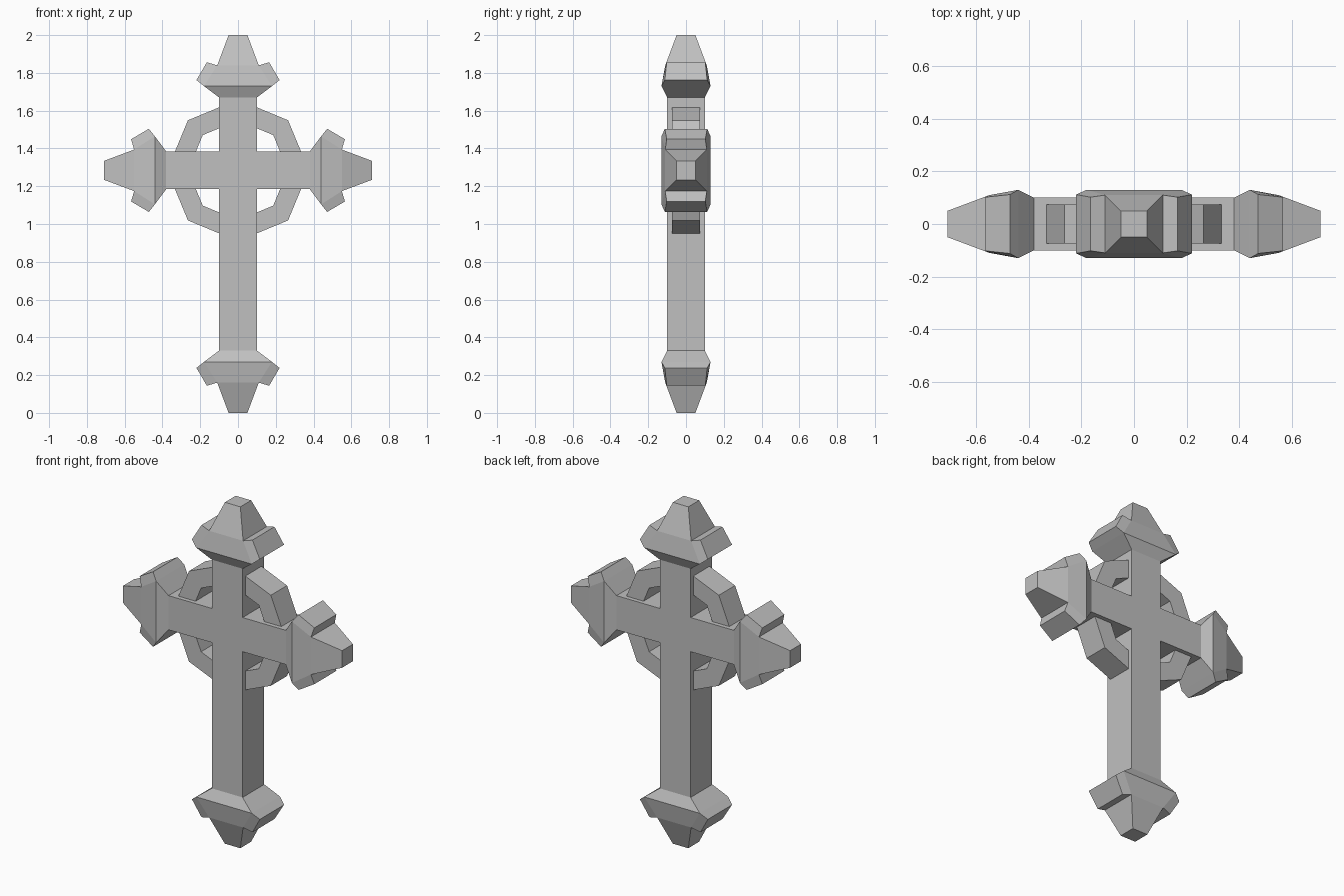
import bpy, bmesh, math
from mathutils import Matrix, Vector

if "Cube" in bpy.data.objects:
    bpy.data.objects.remove(bpy.data.objects["Cube"])

CENTRE = 1.284          # height of the crossing
HALF = 0.1              # half width of the shaft and arms

stone = bpy.data.materials.new("grey_stone")
stone.use_nodes = True
colour = (0.53, 0.53, 0.53, 1)
stone.diffuse_color = colour
bsdf = next(n for n in stone.node_tree.nodes if n.type == 'BSDF_PRINCIPLED')
bsdf.inputs["Base Color"].default_value = colour
bsdf.inputs["Roughness"].default_value = 0.8


def finish(bm, name):
    bmesh.ops.recalc_face_normals(bm, faces=bm.faces[:])
    mesh = bpy.data.meshes.new(name)
    bm.to_mesh(mesh)
    bm.free()
    mesh.materials.append(stone)
    obj = bpy.data.objects.new(name, mesh)
    bpy.context.collection.objects.link(obj)
    return obj


# Cross body: one plus-shaped profile extruded front to back
def cross_body(side, top, bottom):
    h = HALF
    outline = [(h, bottom), (h, -h), (side, -h), (side, h), (h, h), (h, top)]
    outline += [(-x, z) for x, z in reversed(outline)]
    bm = bmesh.new()
    face = bm.faces.new([bm.verts.new((x, -h, CENTRE + z)) for x, z in outline])
    out = bmesh.ops.extrude_face_region(bm, geom=[face])
    moved = [v for v in out["geom"] if isinstance(v, bmesh.types.BMVert)]
    bmesh.ops.translate(bm, verts=moved, vec=(0, 2 * h, 0))
    return finish(bm, "cross_body")


# Octagonal ring around the crossing
def ring(outer, inner, depth):
    bm = bmesh.new()
    section = [(outer, -depth), (outer, depth), (inner, depth), (inner, -depth)]
    loops = []
    for i in range(8):
        a = i * math.pi / 4
        loops.append([bm.verts.new((r * math.cos(a), y, CENTRE + r * math.sin(a)))
                      for r, y in section])
    for i in range(8):
        p, q = loops[i], loops[(i + 1) % 8]
        for j in range(4):
            k = (j + 1) % 4
            bm.faces.new((p[j], p[k], q[k], q[j]))
    return finish(bm, "ring")


# Flared finial with a pointed cap and two side prongs
def finial(name, angle, neck):
    # height above the neck, half width, half depth
    levels = [(0, HALF, HALF), (0.06, 0.18, 0.13), (0.17, 0.11, 0.11), (0.33, 0.05, 0.05)]
    bm = bmesh.new()
    loops = [[bm.verts.new((sx * w, sy * d, z))
              for sx, sy in ((1, -1), (1, 1), (-1, 1), (-1, -1))]
             for z, w, d in levels]
    prong_bases = []
    for n, (low, high) in enumerate(zip(loops, loops[1:])):
        for j in range(4):
            k = (j + 1) % 4
            f = bm.faces.new((low[j], low[k], high[k], high[j]))
            if n == 1 and j in (0, 2):
                prong_bases.append(f)
    bm.faces.new(loops[-1])
    # prongs: sloping side faces pushed outwards and narrowed
    for f in prong_bases:
        sign = math.copysign(1, f.calc_center_median().x)
        tip = bmesh.ops.extrude_discrete_faces(bm, faces=[f])["faces"][0]
        for v in tip.verts:
            lower = v.co.z < 0.1
            x, z, y = (0.22, 0.092, 0.112) if lower else (0.165, 0.186, 0.102)
            v.co = Vector((sign * x, math.copysign(y, v.co.y), z))
    place = (Matrix.Translation((0, 0, CENTRE)) @ Matrix.Rotation(angle, 4, 'Y')
             @ Matrix.Translation((0, 0, neck)))
    bm.transform(place)
    return finish(bm, name)


cross_body(0.38, 0.386, -0.954)
ring(0.375, 0.264, 0.075)
finial("top_finial", 0, 0.386)
finial("left_finial", math.pi / 2, 0.38)
finial("bottom_finial", math.pi, 0.954)
finial("right_finial", -math.pi / 2, 0.38)
